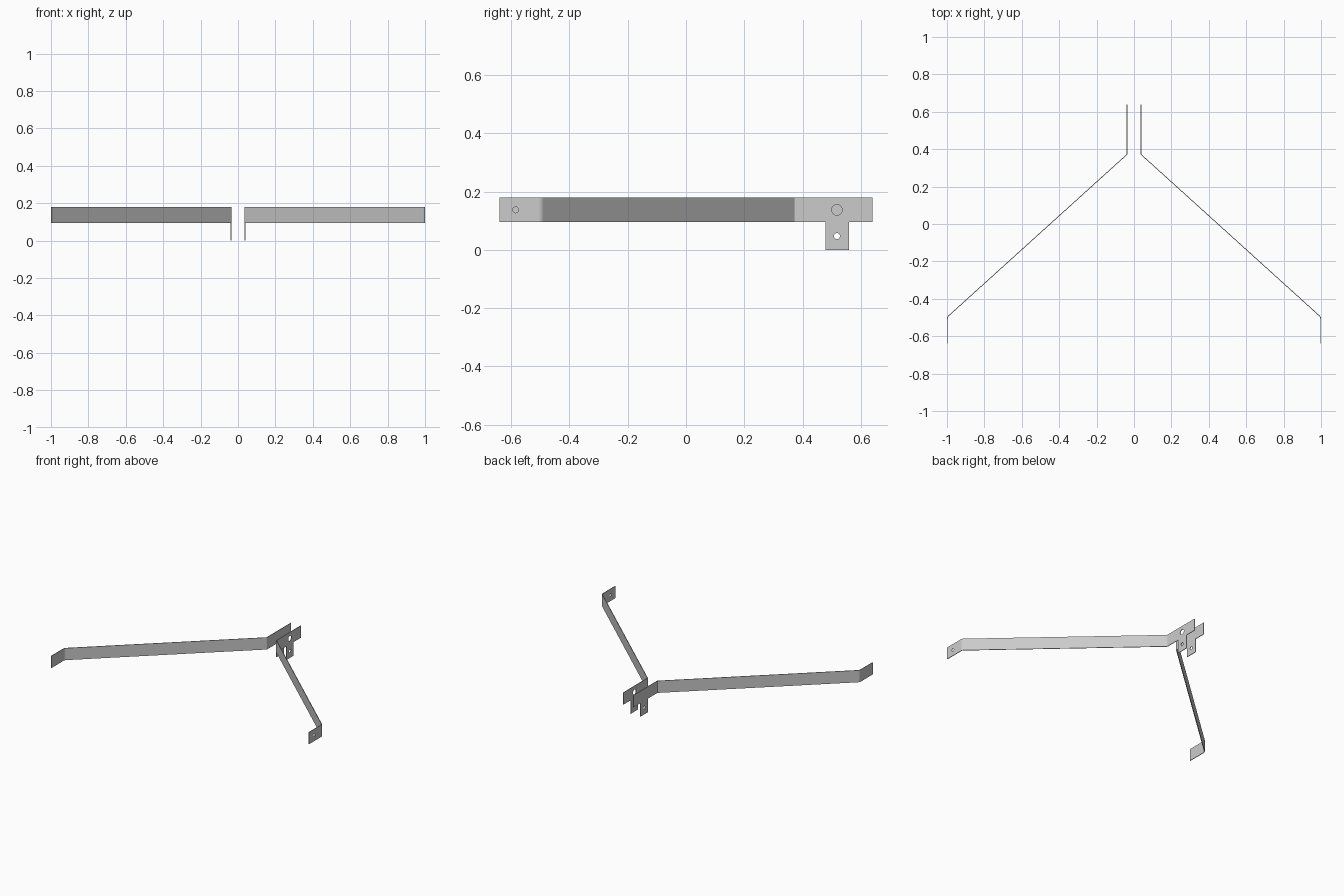
import bpy, bmesh, math
from mathutils import Vector, Matrix

if "Cube" in bpy.data.objects:
    bpy.data.objects.remove(bpy.data.objects["Cube"])

THICK = 0.004
Z0, Z1 = 0.095, 0.179          # strip height range
TAB = (0.478, 0.56)            # hanging tab range along y


def rounded_corner(prev, p, nxt, radius, steps=6):
    """Points of a small sheet-metal bend at corner p."""
    p = Vector(p)
    a, b = (Vector(prev) - p).normalized(), (Vector(nxt) - p).normalized()
    half = a.angle(b) / 2
    centre = p + (a + b).normalized() * radius / math.sin(half)
    start = p + a * radius / math.tan(half) - centre
    end = p + b * radius / math.tan(half) - centre
    return [centre + start.lerp(end, i / steps).normalized() * radius
            for i in range(steps + 1)]


def bracket(name, side, holes):
    # Bent path seen from above: inner flange, sloping arm, outer flange
    pts = [(0.0375, 0.64), (0.0375, 0.372), (0.998, -0.497), (0.998, -0.64)]
    path = [Vector(pts[0]), Vector((0.0375, TAB[1])), Vector((0.0375, TAB[0]))]
    path += rounded_corner(*pts[0:3], 0.005)
    path += rounded_corner(*pts[1:4], 0.022)
    path.append(Vector(pts[3]))

    # Strip faces, with the tab hanging below the second span
    bm = bmesh.new()
    low, top = [[bm.verts.new((side * p.x, p.y, z)) for p in path] for z in (Z0, Z1)]
    for i in range(len(path) - 1):
        bm.faces.new((low[i], low[i + 1], top[i + 1], top[i]))
    foot = [bm.verts.new((side * 0.0375, y, 0)) for y in (TAB[1], TAB[0])]
    bm.faces.new((foot[0], foot[1], low[2], low[1]))
    bmesh.ops.recalc_face_normals(bm, faces=bm.faces)
    mesh = bpy.data.meshes.new(name)
    bm.to_mesh(mesh)
    bm.free()
    ob = bpy.data.objects.new(name, mesh)
    bpy.context.collection.objects.link(ob)
    bpy.context.view_layer.objects.active = ob

    # Sheet thickness
    sol = ob.modifiers.new("thickness", 'SOLIDIFY')
    sol.thickness, sol.offset, sol.use_even_offset = THICK, 0, True
    bpy.ops.object.modifier_apply(modifier=sol.name)

    # Drilled holes
    for x, y, z, r in holes:
        cm = bmesh.new()
        bmesh.ops.create_cone(
            cm, cap_ends=True, segments=32, radius1=r, radius2=r, depth=0.03,
            matrix=Matrix.Translation((side * x, y, z)) @ Matrix.Rotation(math.pi / 2, 4, 'Y'))
        cmesh = bpy.data.meshes.new("hole_cutter")
        cm.to_mesh(cmesh)
        cm.free()
        cutter = bpy.data.objects.new("hole_cutter", cmesh)
        cutter.hide_render = True
        bpy.context.collection.objects.link(cutter)
        mod = ob.modifiers.new("hole", 'BOOLEAN')
        mod.operation, mod.solver, mod.object = 'DIFFERENCE', 'EXACT', cutter
        bpy.context.view_layer.objects.active = ob
        bpy.ops.object.modifier_apply(modifier=mod.name)
        bpy.data.objects.remove(cutter)

    bpy.ops.object.select_all(action='DESELECT')
    ob.select_set(True)
    bpy.context.view_layer.objects.active = ob
    bpy.ops.object.shade_smooth_by_angle(angle=math.radians(30))
    return ob


# Tab hole is shared; the right bracket also has a flange hole and an end hole
tab_hole = (0.0375, 0.518, 0.047, 0.0105)
flange_hole = (0.0375, 0.518, 0.137, 0.018)
end_hole = (0.998, -0.585, 0.137, 0.01)
bracket("right_bracket", 1, [tab_hole, flange_hole, end_hole])
bracket("left_bracket", -1, [tab_hole])
